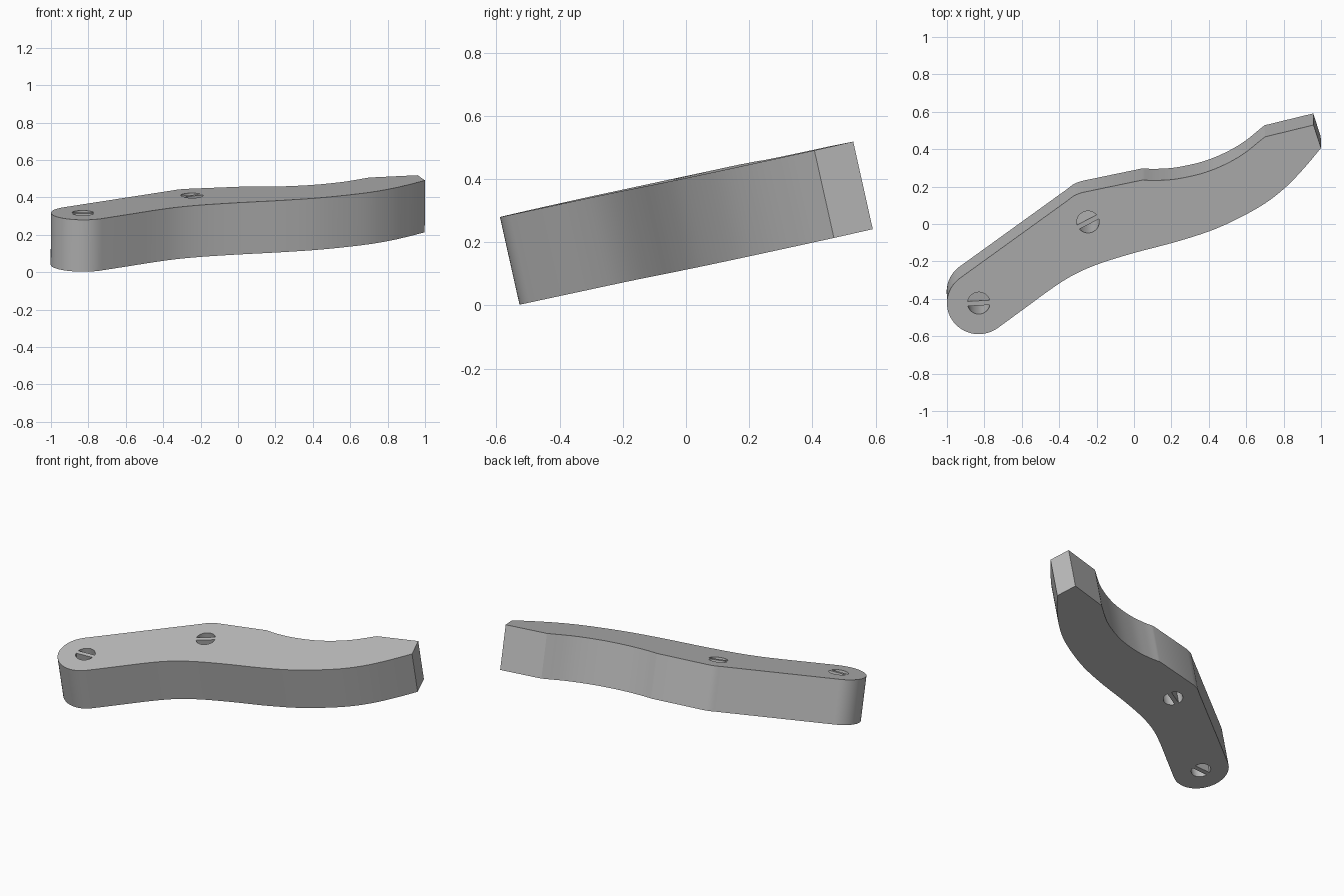
import bpy
import math
from mathutils import Matrix, Vector

if "Cube" in bpy.data.objects:
    bpy.data.objects.remove(bpy.data.objects["Cube"], do_unlink=True)

TILT = math.radians(12.6)
ROLL = math.radians(0.35)
THICK = 0.284


def arc(center, radius, start, end, steps):
    """Points along a circular arc, angles in degrees."""
    angles = [math.radians(start + (end - start) * i / steps) for i in range(steps + 1)]
    return [Vector(center) + radius * Vector((math.cos(a), math.sin(a))) for a in angles]


def smooth(points, steps=6):
    """Catmull-Rom curve through the points."""
    p = [Vector(q) for q in points]
    p = [2 * p[0] - p[1]] + p + [2 * p[-1] - p[-2]]
    out = []
    for a, b, c, d in zip(p, p[1:], p[2:], p[3:]):
        for i in range(steps):
            t = i / steps
            out.append(0.5 * (2 * b + (c - a) * t + (2 * a - 5 * b + 4 * c - d) * t ** 2
                              + (3 * b - a - 3 * c + d) * t ** 3))
    return out + [p[-2]]


def add_loop(curve, points):
    """Closed loop; y is stretched so the tilted plate keeps its plan size."""
    spline = curve.splines.new('POLY')
    spline.points.add(len(points) - 1)
    for target, p in zip(spline.points, points):
        target.co = (p.x, p.y, 0, 1)
    spline.use_cyclic_u = True


def flat(x, y):
    return Vector((x, y / math.cos(TILT)))


# Plate outline: rounded end, wavy front edge, cut tip, stepped back edge
pivot = flat(-0.83, -0.422)
front_edge = smooth([flat(*p) for p in (
    (-0.58, -0.447), (-0.44, -0.345), (-0.32, -0.27), (-0.185, -0.212), (0, -0.155),
    (0.245, -0.09), (0.457, -0.018), (0.67, 0.09), (0.805, 0.19), (0.91, 0.298), (1, 0.405))])
hollow = smooth([flat(*p) for p in (
    (0.70, 0.465), (0.564, 0.36), (0.404, 0.283), (0.243, 0.243), (0.126, 0.233), (0.045, 0.235))])
shoulder = smooth([flat(*p) for p in ((-0.28, 0.168), (-0.32, 0.152), (-0.355, 0.126))], 4)
outline = arc(pivot, 0.17, 127, 307, 28) + front_edge + [flat(0.96, 0.528)] + hollow + shoulder

curve = bpy.data.curves.new("plate", 'CURVE')
curve.dimensions = '2D'
curve.fill_mode = 'BOTH'
curve.extrude = THICK / 2
add_loop(curve, outline)

# Through holes, each split in two by a thin bar
for center, turn in ((pivot, 3), (flat(-0.246, 0.011), 28)):
    gap = math.degrees(math.asin(0.013 / 0.06))
    for side in (0, 180):
        add_loop(curve, arc(center, 0.06, turn + side + gap, turn + side + 180 - gap, 18))

# Turn the curve into a mesh and tilt it into place
plate = bpy.data.objects.new("curved_plate", curve)
bpy.context.collection.objects.link(plate)
bpy.context.view_layer.objects.active = plate
plate.select_set(True)
bpy.ops.object.convert(target='MESH')
plate = bpy.context.view_layer.objects.active
bpy.ops.object.mode_set(mode='EDIT')
bpy.ops.mesh.select_all(action='SELECT')
bpy.ops.mesh.remove_doubles(threshold=0.0002)
bpy.ops.mesh.normals_make_consistent(inside=False)
bpy.ops.object.mode_set(mode='OBJECT')
plate.matrix_world = (Matrix.Translation((0, 0, 0.406)) @ Matrix.Rotation(TILT, 4, 'X')
                      @ Matrix.Rotation(ROLL, 4, 'Y') @ Matrix.Translation((0, 0, -THICK / 2)))
bpy.ops.object.shade_smooth_by_angle(angle=math.radians(20))

# Plain grey finish
grey = bpy.data.materials.new("plain_grey")
grey.use_nodes = True
color = (0.5, 0.5, 0.5, 1)
grey.diffuse_color = color
grey.node_tree.nodes["Principled BSDF"].inputs["Base Color"].default_value = color
plate.data.materials.clear()
plate.data.materials.append(grey)
